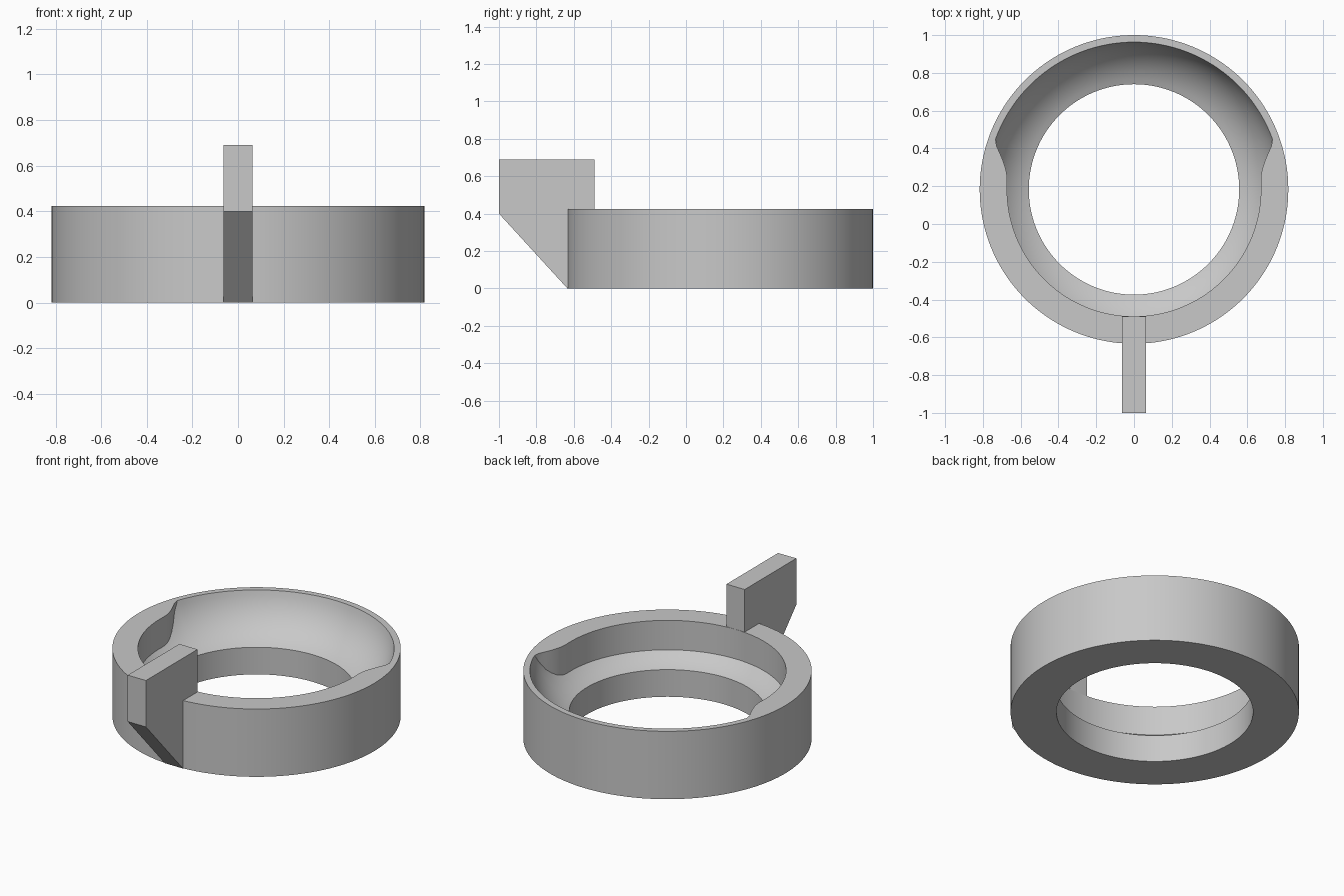
import bpy, bmesh, math

cube = bpy.data.objects.get("Cube")
if cube:
    bpy.data.objects.remove(cube, do_unlink=True)

grey = bpy.data.materials.new("light grey")
grey.use_nodes = True
colour = (0.58, 0.58, 0.58, 1)
grey.diffuse_color = colour
grey.node_tree.nodes["Principled BSDF"].inputs["Base Color"].default_value = colour

CENTRE_Y, OUTER, HEIGHT = 0.183, 0.817, 0.424
HOLE, BORE, BOWL = 0.557, 0.672, 0.78
ARC_R, ARC_Z, ARC = 0.432, 0.504, 0.357   # circle that sweeps the bowl
SEGMENTS, STEPS = 144, 12


def finish(bm, name):
    bmesh.ops.remove_doubles(bm, verts=bm.verts, dist=0.0005)
    bmesh.ops.recalc_face_normals(bm, faces=bm.faces)
    mesh = bpy.data.meshes.new(name)
    bm.to_mesh(mesh)
    bm.free()
    mesh.materials.append(grey)
    obj = bpy.data.objects.new(name, mesh)
    bpy.context.collection.objects.link(obj)
    return obj


def wall_radius(angle):
    # narrow bore at the front, flaring out to the open bowl at the back
    elevation = math.degrees(math.asin(math.sin(angle)))
    t = min(max((elevation - 3) / 15.8, 0), 1)
    return BORE + (BOWL - BORE) * t * t


def section(angle):
    wall = wall_radius(angle)
    points = [(HOLE, 0), (OUTER, 0), (OUTER, HEIGHT), (wall, HEIGHT)]
    start = math.acos((wall - ARC_R) / ARC)
    end = math.acos((HOLE - ARC_R) / ARC)
    for i in range(STEPS + 1):
        a = start + (end - start) * i / STEPS
        points.append((ARC_R + ARC * math.cos(a), min(ARC_Z - ARC * math.sin(a), HEIGHT)))
    return points


# Ring with the bore and the bowl
bm = bmesh.new()
rings = []
for s in range(SEGMENTS):
    angle = 2 * math.pi * s / SEGMENTS
    rings.append([bm.verts.new((r * math.cos(angle), CENTRE_Y + r * math.sin(angle), z))
                  for r, z in section(angle)])
for s in range(SEGMENTS):
    a, b = rings[s], rings[(s + 1) % SEGMENTS]
    for i in range(len(a)):
        j = (i + 1) % len(a)
        bm.faces.new((a[i], b[i], b[j], a[j]))
ring = finish(bm, "ring")
bpy.ops.object.select_all(action="DESELECT")
ring.select_set(True)
bpy.context.view_layer.objects.active = ring
bpy.ops.object.shade_smooth_by_angle(angle=math.radians(30))

# Upright tab on the front, with a slanted underside
outline = [(-1, 0.4), (-1, 0.69), (-0.49, 0.69), (-0.49, 0.42), (-0.56, 0.4),
           (-0.6, 0.05), (-0.634, 0)]
bm = bmesh.new()
side = bm.faces.new([bm.verts.new((-0.063, y, z)) for y, z in outline])
extruded = bmesh.ops.extrude_face_region(bm, geom=[side])["geom"]
bmesh.ops.translate(bm, vec=(0.126, 0, 0),
                    verts=[v for v in extruded if isinstance(v, bmesh.types.BMVert)])
finish(bm, "front_tab")
